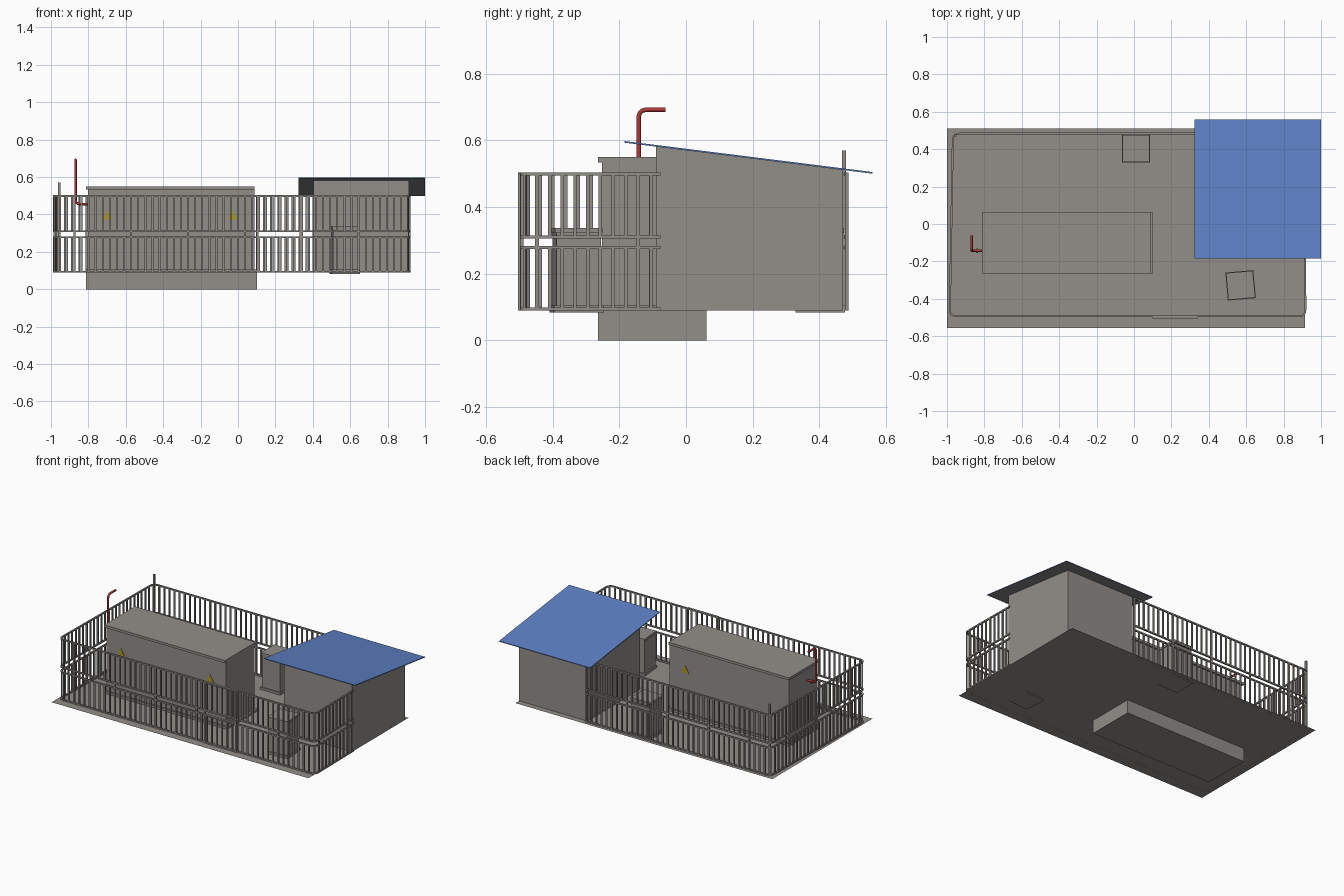
import bpy, bmesh, math
from mathutils import Vector, Matrix

if "Cube" in bpy.data.objects:
    bpy.data.objects.remove(bpy.data.objects["Cube"])


def material(name, rgb):
    m = bpy.data.materials.new(name)
    m.diffuse_color = (*rgb, 1)
    m.use_nodes = True
    m.node_tree.nodes["Principled BSDF"].inputs["Base Color"].default_value = m.diffuse_color
    return m


GREY = material("concrete grey", (0.29, 0.27, 0.25))
UNDER = material("roof underside grey", (0.25, 0.25, 0.25))
BLUE = material("roof blue", (0.11, 0.22, 0.56))
RED = material("pipe red", (0.42, 0.04, 0.04))
YELLOW = material("sign yellow", (0.42, 0.30, 0.02))


def finish(name, bm, *mats):
    me = bpy.data.meshes.new(name)
    bm.to_mesh(me)
    bm.free()
    ob = bpy.data.objects.new(name, me)
    bpy.context.collection.objects.link(ob)
    for m in mats:
        me.materials.append(m)
    return ob


def add_box(bm, centre, size, angle=0.0):
    mat = (Matrix.Translation(centre) @ Matrix.Rotation(angle, 4, 'Z')
           @ Matrix.Diagonal((*size, 1)))
    bmesh.ops.create_cube(bm, size=1, matrix=mat)


def block(name, x0, x1, y0, y1, z0, z1, mat=GREY, angle=0.0):
    bm = bmesh.new()
    add_box(bm, ((x0 + x1) / 2, (y0 + y1) / 2, (z0 + z1) / 2),
            (x1 - x0, y1 - y0, z1 - z0), angle)
    return finish(name, bm, mat)


def side_prism(name, x0, x1, profile, *mats):
    """Extrude a (y, z) profile along x."""
    bm = bmesh.new()
    f = bm.faces.new([bm.verts.new((x0, y, z)) for y, z in profile])
    r = bmesh.ops.extrude_face_region(bm, geom=[f])
    vs = [v for v in r["geom"] if isinstance(v, bmesh.types.BMVert)]
    bmesh.ops.translate(bm, verts=vs, vec=(x1 - x0, 0, 0))
    bmesh.ops.recalc_face_normals(bm, faces=bm.faces[:])
    return finish(name, bm, *mats)


G = 0.09  # yard level

# Yard surface: a single sheet
bm = bmesh.new()
bm.faces.new([bm.verts.new(p) for p in
              ((-1, -0.555, G), (0.913, -0.555, G), (0.913, 0.51, G), (-1, 0.51, G))])
finish("yard", bm, GREY)

# Main unit: sunken base, body and lid
block("unit_base", -0.812, 0.102, -0.264, 0.062, 0, 0.105)
block("unit_body", -0.802, 0.088, -0.252, 0.05, 0.1, 0.535)
block("unit_lid", -0.812, 0.088, -0.264, 0.062, 0.533, 0.55)

# Two small cabinets, one slightly turned
for i, (cx, cy, ang) in enumerate(((0.57, -0.328, math.radians(5)), (0.01, 0.403, 0))):
    for part, h, z0, z1 in (("base", 0.075, 0.083, 0.105), ("body", 0.067, 0.1, 0.325),
                            ("lid", 0.072, 0.322, 0.337)):
        block(f"cabinet_{part}_{i}", cx - h, cx + h, cy - h, cy + h, z0, z1, GREY, ang)

# Building with a sloping top
side_prism("building", 0.405, 0.913,
           [(-0.09, G), (0.47, G), (0.47, 0.511), (-0.09, 0.582)], GREY)

# Lean-to roof: blue top, grey underside
roof = side_prism("roof", 0.323, 1.0,
                  [(-0.184, 0.593), (0.56, 0.500), (0.56, 0.505), (-0.184, 0.598)],
                  BLUE, UNDER)
for p in roof.data.polygons:
    p.material_index = 1 if p.normal.z < -0.5 else 0


# Fence path with rounded corners
def rounded(points, r=0.035, steps=4):
    pts = [Vector(p) for p in points]
    out = [pts[0]]
    for a, b, c in zip(pts, pts[1:], pts[2:]):
        p, q = b + (a - b).normalized() * r, b + (c - b).normalized() * r
        for k in range(steps + 1):
            t = k / steps
            out.append(p * (1 - t) ** 2 + b * 2 * t * (1 - t) + q * t * t)
    return out + [pts[-1]]


path = rounded([(0.405, 0.483), (-0.968, 0.483), (-0.985, -0.493),
                (0.917, -0.493), (0.913, -0.078)])


def walk(path, step):
    """Evenly spaced points and headings along the path."""
    carry = 0.0
    for a, b in zip(path, path[1:]):
        d = b - a
        L = d.length
        s = carry
        while s <= L:
            yield a + d * (s / L), math.atan2(d.y, d.x)
            s += step
        carry = s - L


RAILS = (0.094, 0.278, 0.310, 0.499)

# Fence rails
bm = bmesh.new()
for z in RAILS:
    for a, b in zip(path, path[1:]):
        d = b - a
        m = (a + b) / 2
        add_box(bm, (m.x, m.y, z), (d.length + 0.003, 0.010, 0.009),
                math.atan2(d.y, d.x))
finish("fence_rails", bm, GREY)

# Fence bars in two tiers
bm = bmesh.new()
for p, ang in walk(path, 0.038):
    for z0, z1 in (RAILS[:2], RAILS[2:]):
        add_box(bm, (p.x, p.y, (z0 + z1) / 2), (0.010, 0.008, z1 - z0), ang)
finish("fence_bars", bm, GREY)

# Fence posts joining the tiers
bm = bmesh.new()
for p, ang in walk(path, 0.304):
    add_box(bm, (p.x, p.y, 0.295), (0.011, 0.010, 0.41), ang)
finish("fence_posts", bm, GREY)

# Gate panel in the front run
bm = bmesh.new()
for z in RAILS:
    add_box(bm, (0.22, -0.501, z), (0.23, 0.006, 0.009))
for x in (0.105, 0.335):
    add_box(bm, (x, -0.501, 0.295), (0.010, 0.006, 0.41))
finish("gate", bm, GREY)

# Tall corner mast
block("corner_mast", -0.962, -0.950, 0.468, 0.480, G, 0.57)

# Vent pipe with bends
bends = [(-0.80, -0.142, 0.455), (-0.868, -0.142, 0.455),
         (-0.868, -0.142, 0.692), (-0.868, -0.062, 0.692)]
cu = bpy.data.curves.new("vent_pipe", 'CURVE')
cu.dimensions = '3D'
cu.bevel_depth = 0.0068
cu.bevel_resolution = 2
cu.use_fill_caps = True
pts = rounded(bends, 0.025, 5)
sp = cu.splines.new('POLY')
sp.points.add(len(pts) - 1)
for sp_pt, p in zip(sp.points, pts):
    sp_pt.co = (*p, 1)
cu.materials.append(RED)
pipe = bpy.data.objects.new("vent_pipe", cu)
bpy.context.collection.objects.link(pipe)

# Pipe flange
bm = bmesh.new()
bmesh.ops.create_cone(bm, cap_ends=True, segments=12, radius1=0.012, radius2=0.012,
                      depth=0.010, matrix=Matrix.Translation((-0.838, -0.142, 0.455))
                      @ Matrix.Rotation(math.pi / 2, 4, 'Y'))
finish("pipe_flange", bm, RED)

# Warning signs: thin triangular plates
for i, (x, y) in enumerate(((-0.695, -0.2535), (-0.03, -0.2535), (-0.03, 0.0515))):
    bm = bmesh.new()
    bmesh.ops.create_cone(bm, cap_ends=True, segments=3, radius1=0.032, radius2=0.032,
                          depth=0.003, matrix=Matrix.Translation((x, y, 0.388))
                          @ Matrix.Rotation(math.pi / 2, 4, 'X')
                          @ Matrix.Rotation(math.radians(0), 4, 'Z'))
    # stand the triangle on its flat edge
    top = max(v.co.z for v in bm.verts)
    if sum(v.co.z > top - 1e-4 for v in bm.verts) != 2:
        bmesh.ops.rotate(bm, verts=bm.verts[:], cent=(x, y, 0.388),
                         matrix=Matrix.Rotation(0, 3, 'Y'))
    finish(f"warning_sign_{i}", bm, YELLOW)
